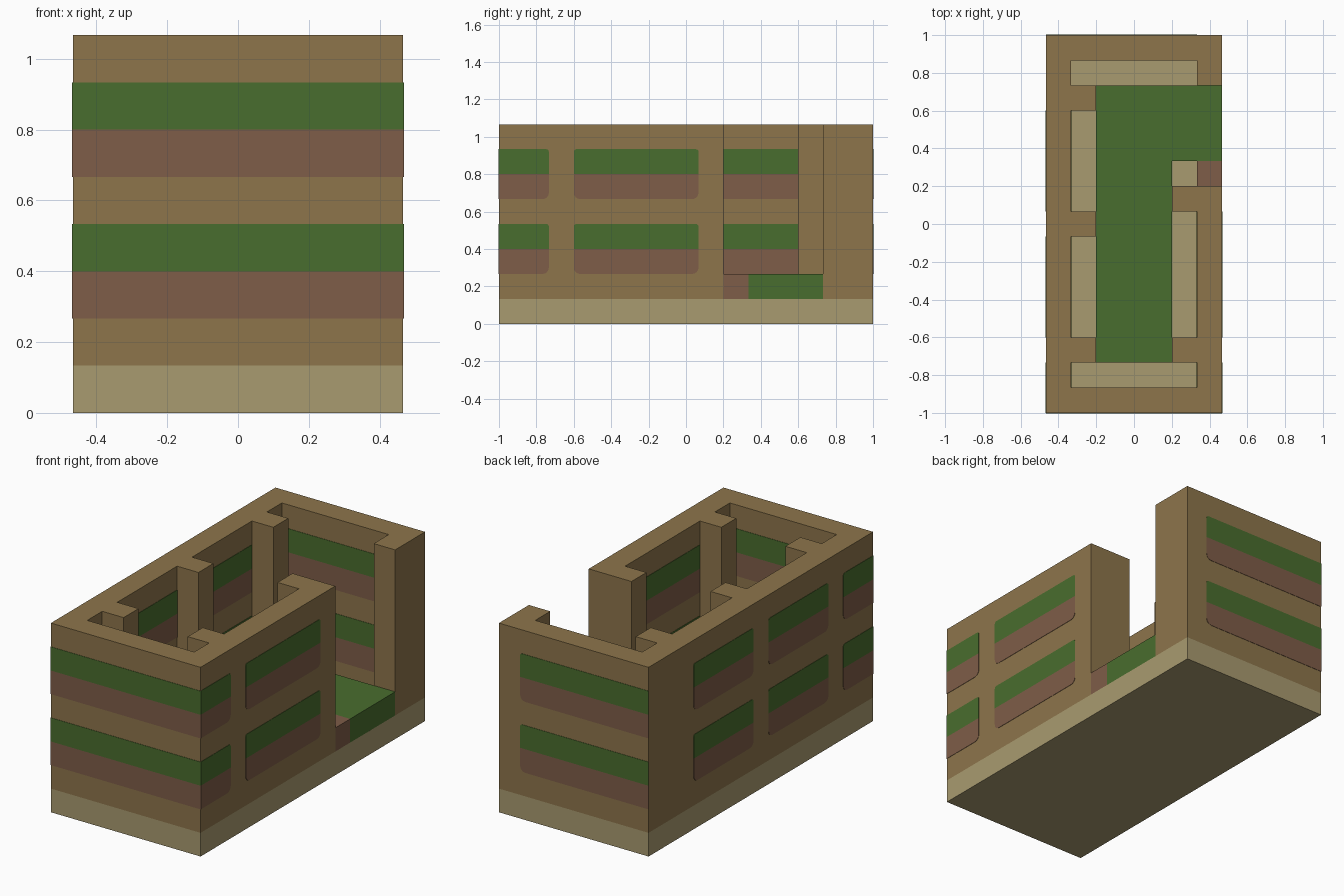
import bpy, bmesh
from math import sin, cos, pi
from mathutils import Vector

cube = bpy.data.objects.get("Cube")
if cube:
    bpy.data.objects.remove(cube, do_unlink=True)

U = 2 / 15          # one building module
PLATE = 0.002       # thickness of the painted bands


def material(name, hexcode):
    srgb = [int(hexcode[i:i + 2], 16) / 255 for i in (0, 2, 4)]
    rgba = [((c + 0.055) / 1.055) ** 2.4 for c in srgb] + [1]
    m = bpy.data.materials.new(name)
    m.use_nodes = True
    m.diffuse_color = rgba
    m.node_tree.nodes["Principled BSDF"].inputs["Base Color"].default_value = rgba
    return m


timber = material("timber brown", "8D754B")
sand = material("pale sand", "A99B70")
green = material("leaf green", "496D2E")
mauve = material("clay mauve", "7E5D48")


def extrude(name, points, offset, mat):
    """Solid made from a flat outline pushed along an offset vector."""
    bm = bmesh.new()
    face = bm.faces.new([bm.verts.new(p) for p in points])
    grown = bmesh.ops.extrude_face_region(bm, geom=[face], use_keep_orig=True)
    moved = [g for g in grown["geom"] if isinstance(g, bmesh.types.BMVert)]
    bmesh.ops.translate(bm, verts=moved, vec=offset)
    bmesh.ops.recalc_face_normals(bm, faces=bm.faces)
    mesh = bpy.data.meshes.new(name)
    bm.to_mesh(mesh)
    bm.free()
    mesh.materials.append(mat)
    ob = bpy.data.objects.new(name, mesh)
    bpy.context.collection.objects.link(ob)
    return ob


def plan(name, outline, z0, z1, mat):
    """Prism from a floor plan given in modules."""
    pts = [(x * U, y * U, z0 * U) for x, y in outline]
    return extrude(name, pts, (0, 0, (z1 - z0) * U), mat)


def rect(x0, x1, y0, y1):
    return [(x0, y0), (x1, y0), (x1, y1), (x0, y1)]


def rounded(a, b, z0, z1, radii):
    """Rectangle outline; radii run from lower left, counter-clockwise."""
    pts = []
    corners = [(a, z0, 1, 1), (b, z0, -1, 1), (b, z1, -1, -1), (a, z1, 1, -1)]
    for k, ((s, z, ds, dz), r) in enumerate(zip(corners, radii)):
        if not r:
            pts.append((s, z))
            continue
        for i in range(5):
            t = pi + k * pi / 2 + i * pi / 8
            pts.append((s + ds * r + r * cos(t), z + dz * r + r * sin(t)))
    return pts


def bands(name, axis, at, side, a, b, round_a=False, round_b=False):
    """Two green-over-mauve bands on a wall; axis is the wall's normal."""
    normal = Vector((side, 0, 0) if axis == "x" else (0, side, 0)) * PLATE
    big, small = 0.25, 0.1
    for level in (2, 5):
        low = (big * round_a, big * round_b, 0, 0)
        top = (0, 0, small * round_b, small * round_a)
        for part, z, radii, mat in (("lower", level, low, mauve),
                                    ("upper", level + 1, top, green)):
            pts = [(at * U, s * U, h * U) if axis == "x" else (s * U, at * U, h * U)
                   for s, h in rounded(a, b, z, z + 1, radii)]
            extrude(f"{name}_{part}_band", pts, normal, mat)


# Base slab, raised floor and threshold block
X, Y = 3.5, 7.5
plan("base_slab", rect(-X, X, -Y, Y), 0, 1, sand)
plan("raised_floor", [(-1.5, -5.5), (1.5, -5.5), (1.5, 2.5), (X, 2.5),
                      (X, 5.5), (-1.5, 5.5)], 1, 2, green)
plan("threshold_block", rect(2.5, X, 1.5, 2.5), 1, 2, mauve)

# Walls with recessed bays between piers, open on one side
IN, PIER = 2.5, 1.5


def bay(side, ya, yb):
    return [(side * PIER, ya), (side * IN, ya), (side * IN, yb), (side * PIER, yb)]


outline = [(X, 1.5), (X, -Y), (-X, -Y), (-X, Y), (X, Y), (X, 5.5),
           (IN, 5.5), (IN, 6.5), (-IN, 6.5), (-IN, 5.5), (-PIER, 5.5)]
outline += bay(-1, 4.5, 0.5) + bay(-1, -0.5, -4.5)
outline += [(-PIER, -5.5), (-IN, -5.5), (-IN, -6.5),
            (IN, -6.5), (IN, -5.5), (PIER, -5.5)]
outline += bay(1, -4.5, 0.5) + [(PIER, 1.5)]
plan("walls", outline, 1, 8, timber)

# Painted bands: front and back walls, both faces
bands("front_outer", "y", -Y, -1, -X, X)
bands("front_inner", "y", -6.5, 1, -IN, IN)
bands("back_outer", "y", Y, 1, -X, IN, False, True)
bands("back_inner", "y", 6.5, -1, -IN, IN)

# Painted bands: side walls, front corners wrap round
for side, word in ((1, "left"), (-1, "right")):
    bands(f"{word}_corner_outer", "x", side * X, side, -Y, -5.5, False, True)
    bands(f"{word}_corner_inner", "x", side * IN, -side, -6.5, -5.5)
for side, word, a, b in ((1, "left_bay", -4.5, 0.5),
                         (-1, "right_rear_bay", 0.5, 4.5),
                         (-1, "right_front_bay", -4.5, -0.5)):
    bands(f"{word}_outer", "x", side * X, side, a, b, True, True)
    bands(f"{word}_inner", "x", side * IN, -side, a, b)
